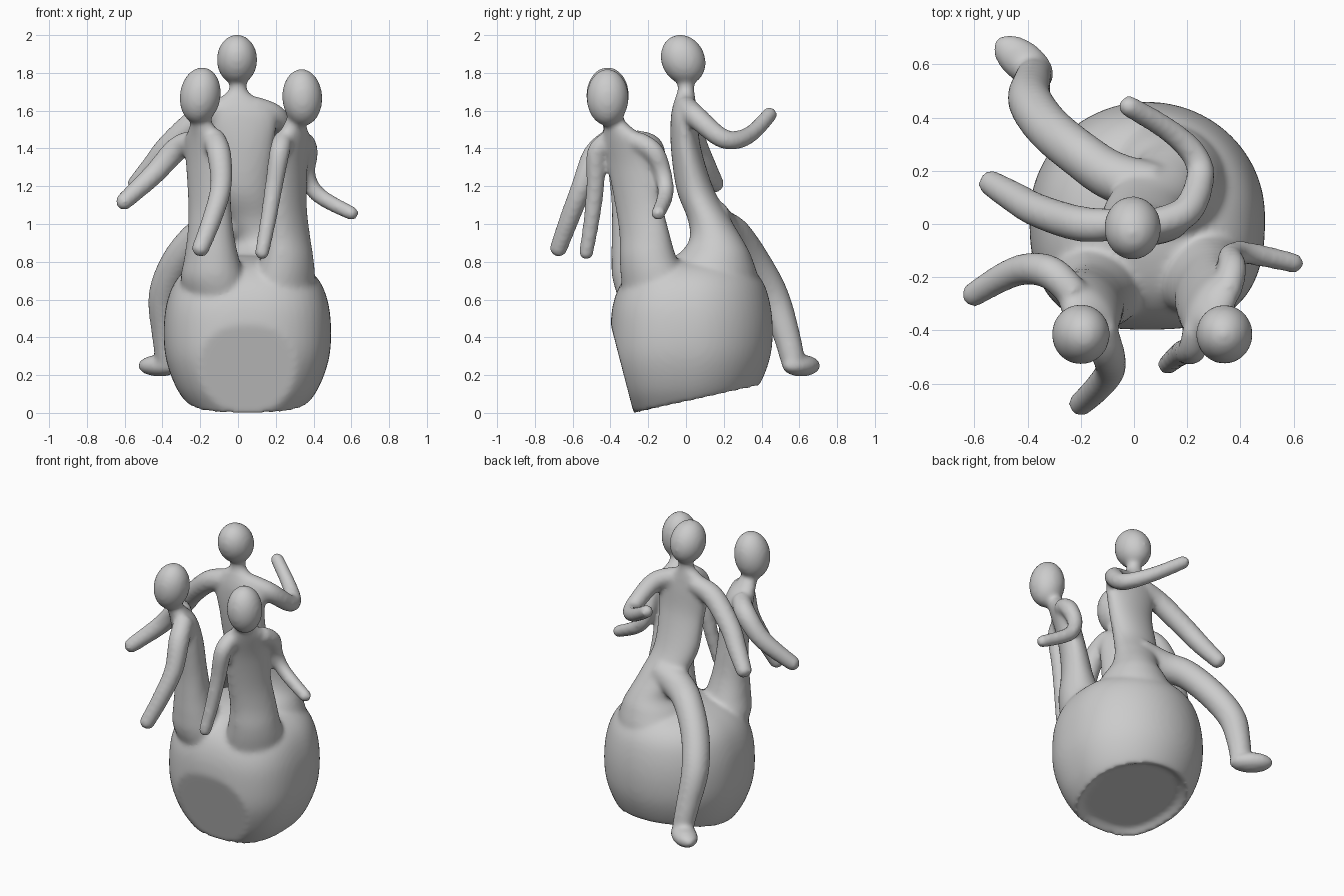
import bpy, bmesh
from math import cos, sin, pi, radians, sqrt
from mathutils import Vector, Matrix, Euler

bm = bmesh.new()


def spline(pts, steps=6):
    """Catmull-Rom through tuples of any length."""
    p = [pts[0]] + list(pts) + [pts[-1]]
    out = []
    for i in range(1, len(p) - 2):
        for s in range(steps):
            t = s / steps
            out.append([0.5 * (2 * b + (c - a) * t + (2 * a - 5 * b + 4 * c - d) * t * t
                               + (3 * b - a - 3 * c + d) * t ** 3)
                        for a, b, c, d in zip(p[i - 1], p[i], p[i + 1], p[i + 2])])
    return out + [list(pts[-1])]


def skin(target, rings):
    """Closed tube through rings of points."""
    loops = [[target.verts.new(v) for v in r] for r in rings]
    n = len(loops[0])
    for a, b in zip(loops, loops[1:]):
        for i in range(n):
            j = (i + 1) % n
            target.faces.new((a[i], a[j], b[j], b[i]))
    target.faces.new(loops[0][::-1])
    target.faces.new(loops[-1])


def column(target, sections, angle=0.0, n=32, front=2.0):
    """Upright loft; section = x, y, z, half width, half depth (bottom to top).
    front above 2 makes the front half squarer."""
    ca, sa = cos(radians(angle)), sin(radians(angle))
    rings = []
    for x, y, z, a, b in spline(sections):
        ring = []
        for i in range(n):
            c, s = cos(2 * pi * i / n), sin(2 * pi * i / n)
            k = 1.0 if s >= 0 else (abs(c) ** front + abs(s) ** front) ** (-1 / front)
            u, v = a * c * k, b * s * k
            ring.append((x + u * ca - v * sa, y + u * sa + v * ca, z))
        rings.append(ring)
    skin(target, rings)


def limb(points, n=16):
    """Round-ended tube; point = x, y, z, radius."""
    path = [(Vector(p[:3]), p[3]) for p in spline(points)]
    tip, r = path[-1]
    d = (tip - path[-2][0]).normalized()
    path = path[:-1] + [(tip + d * r * (k - 1), r * sqrt(max(1 - k * k, 0.01)))
                        for k in (0.4, 0.7, 0.9, 1.0)]
    rings, prev, side = [], None, None
    for i, (c, r) in enumerate(path):
        t = (path[min(i + 1, len(path) - 1)][0] - path[max(i - 1, 0)][0]).normalized()
        side = t.orthogonal() if prev is None else prev.rotation_difference(t) @ side
        side = (side - t * side.dot(t)).normalized()
        up = t.cross(side)
        rings.append([c + r * (side * cos(2 * pi * k / n) + up * sin(2 * pi * k / n))
                      for k in range(n)])
        prev = t
    skin(bm, rings)


def ball(center, radii, rot=(0, 0, 0)):
    m = Matrix.LocRotScale(Vector(center), Euler(rot), Vector(radii))
    bmesh.ops.create_uvsphere(bm, u_segments=28, v_segments=18, radius=1, matrix=m)


# Pot: rounded barrel with a flat front disc and a tilted, slightly dished base
pot = bmesh.new()
column(pot, [(0.05, y, z, r, r * 0.97) for y, z, r in
             ((-0.02, -0.07, 0.21), (-0.005, 0.02, 0.295), (0.015, 0.13, 0.375),
              (0.025, 0.28, 0.43), (0.03, 0.43, 0.443), (0.03, 0.58, 0.428),
              (0.035, 0.7, 0.38), (0.04, 0.78, 0.29), (0.035, 0.825, 0.15),
              (0.03, 0.835, 0.02))], n=64, front=2.7)
for no, rim, dish in (((0, -0.5, -0.13), 0, 0), ((0, 0.15, -0.67), 0.05, 0.035)):
    geom = pot.verts[:] + pot.edges[:] + pot.faces[:]
    bmesh.ops.bisect_plane(pot, geom=geom, dist=1e-5, plane_co=(0, -0.275, -0.008),
                           plane_no=no, clear_outer=True)
    edges = [e for e in pot.edges if e.is_boundary]
    caps = bmesh.ops.holes_fill(pot, edges=edges, sides=0)["faces"]
    bmesh.ops.recalc_face_normals(pot, faces=pot.faces[:])
    if rim:
        bmesh.ops.inset_region(pot, faces=caps, thickness=rim, depth=-dish)
tmp = bpy.data.meshes.new("pot_part")
pot.to_mesh(tmp)
pot.free()
bm.from_mesh(tmp)
bpy.data.meshes.remove(tmp)

# Torsos, flaring into the pot
column(bm, [(0.1, 0.08, 0.48, 0.24, 0.22), (0.1, 0.1, 0.68, 0.27, 0.28),
            (0.125, 0.145, 0.82, 0.2, 0.205), (0.13, 0.16, 0.91, 0.145, 0.145),
            (0.085, 0.125, 1.02, 0.145, 0.115), (0.035, 0.05, 1.18, 0.15, 0.1),
            (0.03, 0.0, 1.4, 0.16, 0.08), (0.02, -0.01, 1.57, 0.18, 0.07),
            (0.0, -0.005, 1.66, 0.11, 0.055), (0.0, 0.0, 1.71, 0.05, 0.045),
            (0.0, 0.0, 1.82, 0.045, 0.045)])
column(bm, [(-0.04, -0.1, 0.4, 0.14, 0.14), (-0.09, -0.16, 0.55, 0.18, 0.165),
            (-0.13, -0.215, 0.7, 0.18, 0.165),
            (-0.14, -0.25, 0.82, 0.155, 0.135), (-0.145, -0.27, 0.95, 0.135, 0.11),
            (-0.15, -0.28, 1.1, 0.13, 0.095), (-0.16, -0.3, 1.3, 0.135, 0.09),
            (-0.175, -0.33, 1.44, 0.13, 0.08), (-0.19, -0.37, 1.51, 0.08, 0.06),
            (-0.2, -0.4, 1.57, 0.05, 0.05), (-0.2, -0.41, 1.65, 0.05, 0.05)], -45)
column(bm, [(0.14, -0.06, 0.4, 0.16, 0.16), (0.2, -0.12, 0.56, 0.2, 0.19),
            (0.24, -0.165, 0.7, 0.185, 0.16),
            (0.26, -0.2, 0.82, 0.16, 0.13), (0.265, -0.22, 0.95, 0.145, 0.1),
            (0.26, -0.25, 1.1, 0.14, 0.085), (0.27, -0.29, 1.3, 0.14, 0.075),
            (0.29, -0.32, 1.44, 0.14, 0.075), (0.3, -0.36, 1.51, 0.08, 0.06),
            (0.31, -0.39, 1.57, 0.05, 0.05), (0.33, -0.41, 1.65, 0.05, 0.05)], 57)

# Heads
ball((-0.005, -0.015, 1.87), (0.108, 0.116, 0.137), (0.45, 0, 0))
ball((-0.2, -0.415, 1.68), (0.109, 0.114, 0.152), (0, 0.15, 0))
ball((0.34, -0.415, 1.67), (0.107, 0.112, 0.152), (0, -0.05, 0))

# Arms: tall figure, left figure, right figure
limb([(0.08, 0.0, 1.62, .06), (0.2, 0.05, 1.57, .06), (0.25, 0.18, 1.46, .054),
      (0.22, 0.27, 1.445, .05), (0.12, 0.36, 1.49, .045), (-0.05, 0.46, 1.6, .041)])
limb([(-0.06, 0.0, 1.61, .06), (-0.2, 0.0, 1.56, .068), (-0.36, 0.05, 1.42, .065),
      (-0.45, 0.1, 1.31, .06), (-0.565, 0.17, 1.18, .047)])
limb([(-0.13, -0.38, 1.46, .06), (-0.1, -0.48, 1.37, .065), (-0.09, -0.55, 1.2, .058),
      (-0.14, -0.62, 1.02, .053), (-0.215, -0.69, 0.83, .046)])
limb([(-0.22, -0.27, 1.44, .06), (-0.32, -0.18, 1.4, .065), (-0.45, -0.18, 1.26, .058),
      (-0.635, -0.285, 1.09, .045)])
limb([(0.24, -0.39, 1.45, .055), (0.22, -0.47, 1.38, .055), (0.19, -0.48, 1.2, .049),
      (0.16, -0.5, 1.02, .044), (0.12, -0.535, 0.81, .038)])
limb([(0.35, -0.26, 1.44, .055), (0.37, -0.17, 1.38, .055), (0.365, -0.12, 1.26, .047),
      (0.43, -0.11, 1.15, .044), (0.635, -0.155, 1.04, .038)])

# Dangling leg and foot of the tall figure
limb([(0.08, 0.13, 1.04, .1), (-0.08, 0.18, 0.99, .095), (-0.2, 0.26, 0.94, .09),
      (-0.32, 0.36, 0.8, .088), (-0.39, 0.46, 0.62, .085), (-0.385, 0.53, 0.42, .073),
      (-0.37, 0.57, 0.26, .065)])
foot = Matrix.LocRotScale(Vector((-0.415, 0.61, 0.25)), Euler((0, 0, radians(142))),
                          Vector((0.135, 0.078, 0.058)))
bmesh.ops.create_uvsphere(bm, u_segments=24, v_segments=16, radius=1, matrix=foot)

# Fuse everything into one softly blended sculpture
bmesh.ops.recalc_face_normals(bm, faces=bm.faces[:])
mesh = bpy.data.meshes.new("three_figures_on_pot")
bm.to_mesh(mesh)
bm.free()
obj = bpy.data.objects.new("three_figures_on_pot", mesh)
bpy.context.collection.objects.link(obj)
remesh = obj.modifiers.new("fuse", "REMESH")
remesh.mode = "VOXEL"
remesh.voxel_size = 0.013
remesh.use_smooth_shade = True
soft = obj.modifiers.new("soften", "SMOOTH")
soft.factor = 0.5
soft.iterations = 14
